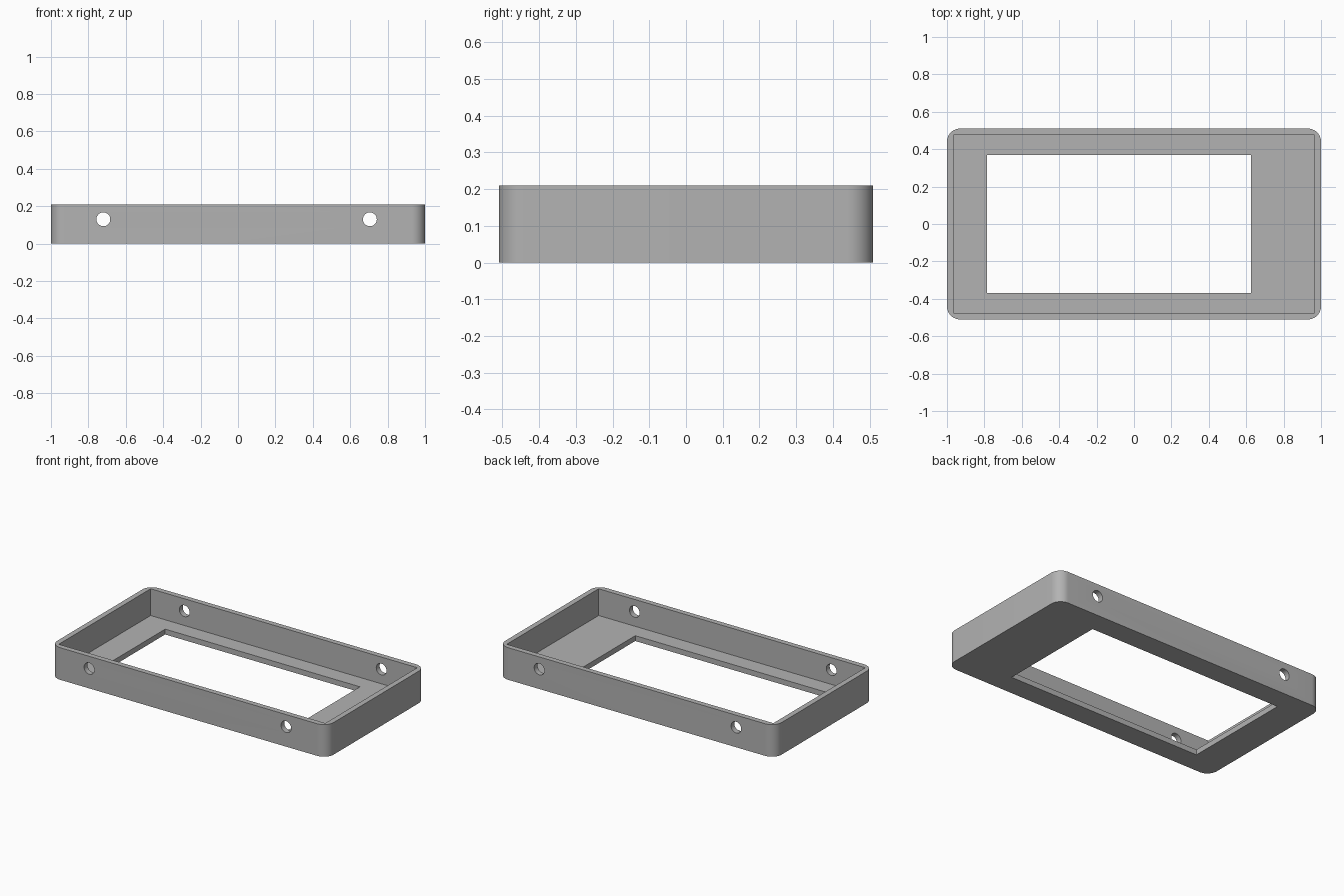
import bpy
import math

cube = bpy.data.objects.get("Cube")
if cube:
    bpy.data.objects.remove(cube, do_unlink=True)

# Overall sizes
LENGTH, WIDTH, HEIGHT = 2.0, 1.02, 0.21
WALL, FLOOR, CORNER = 0.035, 0.035, 0.07
HOLE_RADIUS, HOLE_Z = 0.037, 0.13

grey = bpy.data.materials.new("plain grey")
grey.use_nodes = True
colour = (0.45, 0.45, 0.45, 1)
grey.diffuse_color = colour
grey.node_tree.nodes["Principled BSDF"].inputs["Base Color"].default_value = colour


def box(name, low, high):
    """Box spanning two opposite corners."""
    centre = [(a + b) / 2 for a, b in zip(low, high)]
    bpy.ops.mesh.primitive_cube_add(size=1, location=centre)
    obj = bpy.context.object
    obj.name = name
    obj.scale = [b - a for a, b in zip(low, high)]
    bpy.ops.object.transform_apply(location=True, rotation=True, scale=True)
    return obj


def apply(obj, modifier):
    bpy.context.view_layer.objects.active = obj
    bpy.ops.object.modifier_apply(modifier=modifier.name)


def cut(obj, cutter):
    """Subtract the cutter and remove it."""
    cutter.hide_render = True
    mod = obj.modifiers.new("cut", "BOOLEAN")
    mod.operation = "DIFFERENCE"
    mod.solver = "EXACT"
    mod.object = cutter
    apply(obj, mod)
    bpy.data.objects.remove(cutter, do_unlink=True)


# Tray body with rounded upright corners
x, y = LENGTH / 2, WIDTH / 2
tray = box("open_frame_tray", (-x, -y, 0), (x, y, HEIGHT))
tray.data.materials.append(grey)
weights = tray.data.attributes.new("bevel_weight_edge", "FLOAT", "EDGE")
for edge in tray.data.edges:
    a, b = (tray.data.vertices[i].co for i in edge.vertices)
    weights.data[edge.index].value = float(abs(a.z - b.z) > HEIGHT / 2)
bevel = tray.modifiers.new("round corners", "BEVEL")
bevel.limit_method = "WEIGHT"
bevel.width = CORNER
bevel.segments = 12
apply(tray, bevel)

# Square-cornered cavity, open at the top
cut(tray, box("cavity_cutter", (WALL - x, WALL - y, FLOOR), (x - WALL, y - WALL, HEIGHT + 0.1)))

# Off-centre window through the floor
cut(tray, box("window_cutter", (-0.785, -0.368, -0.1), (0.625, 0.368, 0.1)))

# Round holes through both long walls
for hole_x in (-0.72, 0.705):
    bpy.ops.mesh.primitive_cylinder_add(vertices=48, radius=HOLE_RADIUS, depth=WIDTH + 0.2,
                                        location=(hole_x, 0, HOLE_Z),
                                        rotation=(math.pi / 2, 0, 0))
    cut(tray, bpy.context.object)

# Smooth the rounded corners and holes, keep the other edges crisp
bpy.ops.object.select_all(action="DESELECT")
tray.select_set(True)
bpy.context.view_layer.objects.active = tray
bpy.ops.object.shade_smooth_by_angle(angle=math.radians(30))
